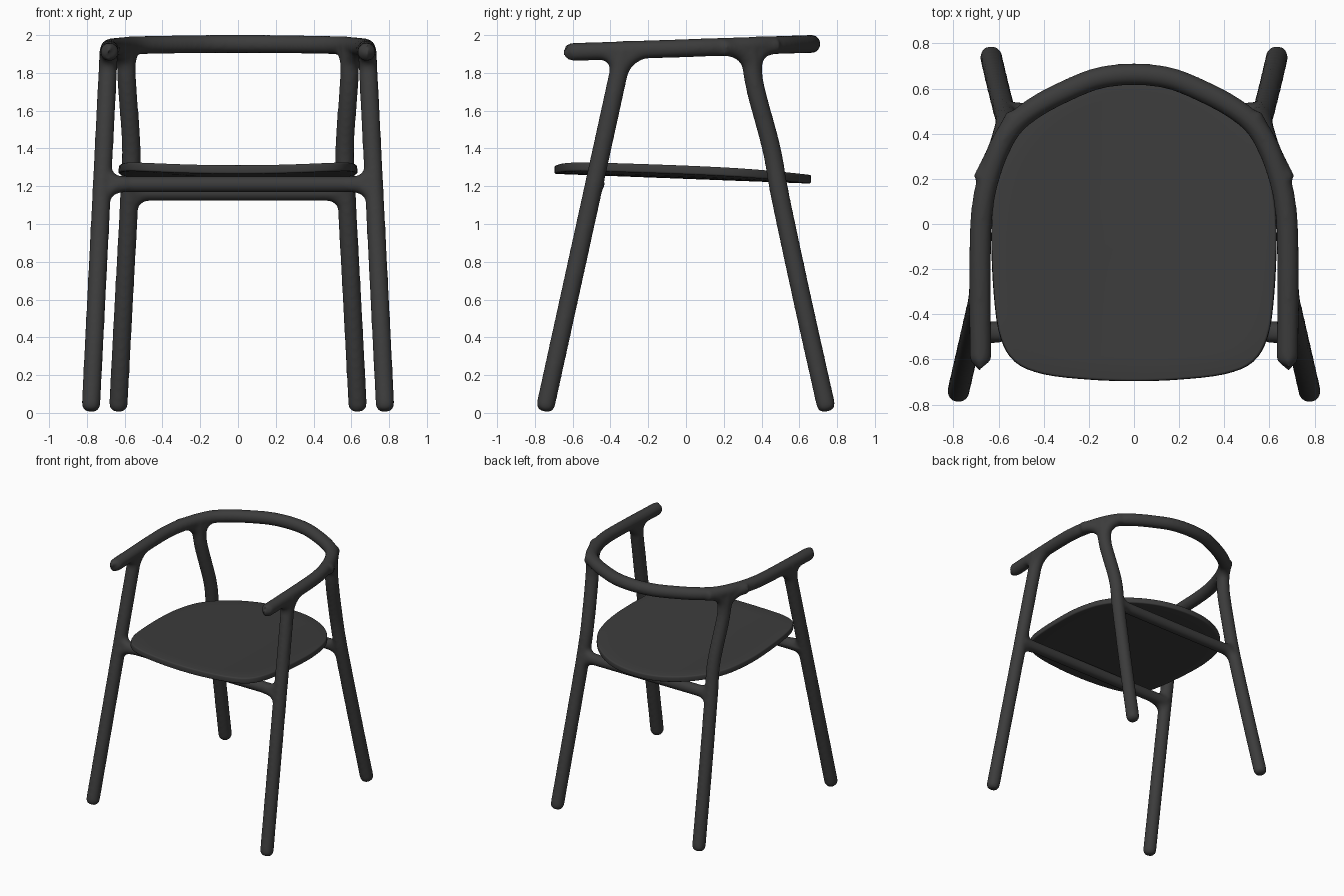
import bpy, bmesh, math
from mathutils import Vector as V

if "Cube" in bpy.data.objects:
    bpy.data.objects.remove(bpy.data.objects["Cube"])


def smooth_path(pts, steps=8, closed=False):
    """Catmull-Rom samples through the given points."""
    p = [V(q) for q in pts]
    n = len(p)
    if closed:
        get = lambda i: p[i % n]
    else:
        ext = [2 * p[0] - p[1]] + p + [2 * p[-1] - p[-2]]
        get = lambda i: ext[i + 1]
    out = []
    for i in range(n if closed else n - 1):
        a, b, c, d = get(i - 1), get(i), get(i + 1), get(i + 2)
        for k in range(steps):
            t = k / steps
            out.append(0.5 * (2 * b + (c - a) * t + (2 * a - 5 * b + 4 * c - d) * t * t
                              + (3 * b - a - 3 * c + d) * t ** 3))
    if not closed:
        out.append(p[-1])
    return out


# Frame: every rod is a spline of one curve, later fused into one solid
curve = bpy.data.curves.new("chair_frame", 'CURVE')
curve.dimensions = '3D'
curve.bevel_depth = 1.0
curve.bevel_resolution = 6
curve.use_fill_caps = True


def rod(pts, r, round_start=False, round_end=False, q=0.035):
    pts = [V(p) for p in pts]

    def cap(end, inner):
        d = (end - inner).normalized()
        return [(end - d * q * (1 - math.sin(a)), r - q + q * math.cos(a))
                for a in (math.radians(k) for k in (0, 30, 55, 75, 90))]

    ring = [(p, r) for p in pts]
    if round_start:
        ring[0:1] = cap(pts[0], pts[1])[::-1]
    if round_end:
        ring[-1:] = cap(pts[-1], pts[-2])
    s = curve.splines.new('POLY')
    s.points.add(len(ring) - 1)
    for sp, (co, rad) in zip(s.points, ring):
        sp.co = (*co, 1)
        sp.radius = rad


def fillet(joint, da, db, d, r):
    """Bent rod that softens the corner between two rods."""
    j = V(joint)
    a, b = j + V(da).normalized() * d, j + V(db).normalized() * d
    rod([a * (1 - t) ** 2 + j * 2 * t * (1 - t) + b * t * t
         for t in (k / 10 for k in range(11))], r)


# Bent arm and back rail
arm_z = lambda y: 1.931 + 0.034 * y
half = [(0.68, -0.625), (0.681, -0.5), (0.682, -0.3), (0.68, -0.05), (0.669, 0.09),
        (0.644, 0.205), (0.597, 0.335), (0.534, 0.438), (0.44, 0.515), (0.31, 0.585), (0.16, 0.645)]
rail = half + [(0, 0.663)] + [(-x, y) for x, y in reversed(half)]
rod(smooth_path([(x, y, arm_z(y)) for x, y in rail]), 0.049, True, True)

for s in (1, -1):
    # Front legs
    top = (s * 0.684, -0.33, 1.922)
    foot = (s * 0.78, -0.75, 0.008)
    rod([foot, top], 0.05, True)
    down = V(foot) - V(top)
    for k in (1, -1):
        fillet(top, down, (0, k, k * 0.034), 0.165, 0.046)
    fj = V(top) + down * 0.372
    for k in (1, -1):
        fillet(fj, down * k, (-s, 0, 0), 0.13, 0.042)
    # Rear legs
    leg = [(s * 0.635, 0.748, 0.008), (s * 0.605, 0.62, 0.58), (s * 0.575, 0.5, 1.14),
           (s * 0.565, 0.452, 1.4), (s * 0.587, 0.365, 1.73), (s * 0.597, 0.335, 1.94)]
    rod(smooth_path(leg), 0.05, True)
    for k in (1, -1):
        fillet(leg[-1], (-s * 0.06, 0.17, -1), (-s * 0.45 * k, 0.87 * k, 0.03 * k), 0.165, 0.046)
        fillet((s * 0.573, 0.495, 1.165), (-s * 0.04 * k, -0.21 * k, k), (-s, 0, 0), 0.12, 0.042)

# Stretchers under the seat
rod([(-0.71, -0.475, 1.21), (0.71, -0.475, 1.21)], 0.044)
rod([(-0.57, 0.495, 1.165), (0.57, 0.495, 1.165)], 0.044)

frame = bpy.data.objects.new("chair_frame", curve)
bpy.context.collection.objects.link(frame)
bpy.context.view_layer.objects.active = frame
frame.select_set(True)
bpy.ops.object.convert(target='MESH')
frame = bpy.context.object
frame.name = "chair_frame"
rm = frame.modifiers.new("fuse", 'REMESH')
rm.mode = 'VOXEL'
rm.voxel_size = 0.012
rm.use_smooth_shade = True
sm = frame.modifiers.new("blend", 'SMOOTH')
sm.factor = 0.5
sm.iterations = 8

# Dished seat: shrinking rings of the outline
half = [(0.2, -0.688), (0.4, -0.664), (0.525, -0.61), (0.59, -0.5), (0.618, -0.32), (0.63, -0.05),
        (0.615, 0.14), (0.57, 0.31), (0.47, 0.46), (0.33, 0.575), (0.17, 0.643)]
outline = [(0, -0.695, 0)] + [(x, y, 0) for x, y in half] + [(0, 0.663, 0)] + \
          [(-x, y, 0) for x, y in reversed(half)]
loop = smooth_path(outline, 4, True)
seat_z = lambda x, y: 1.285 - 0.038 * y + 0.024 * (x / 0.62) ** 2
bm = bmesh.new()
rings = [[bm.verts.new((p.x * f, p.y * f, seat_z(p.x * f, p.y * f))) for p in loop]
         for f in (1, 0.85, 0.7, 0.5, 0.3, 0.12)]
centre = bm.verts.new((0, 0, seat_z(0, 0)))
n = len(loop)
for i in range(n):
    j = (i + 1) % n
    for a, b in zip(rings, rings[1:]):
        bm.faces.new((a[i], a[j], b[j], b[i]))
    bm.faces.new((rings[-1][i], rings[-1][j], centre))
for f in bm.faces:
    f.smooth = True
mesh = bpy.data.meshes.new("seat")
bm.to_mesh(mesh)
bm.free()
seat = bpy.data.objects.new("seat", mesh)
bpy.context.collection.objects.link(seat)
so = seat.modifiers.new("thickness", 'SOLIDIFY')
so.thickness = 0.046
so.offset = -1
bv = seat.modifiers.new("soft_edge", 'BEVEL')
bv.width = 0.01
bv.segments = 3
bv.limit_method = 'ANGLE'
bv.angle_limit = math.radians(50)

# Dark finish
mat = bpy.data.materials.new("dark_stain")
mat.diffuse_color = (0.045, 0.045, 0.045, 1)
mat.use_nodes = True
mat.node_tree.nodes["Principled BSDF"].inputs["Base Color"].default_value = mat.diffuse_color
for ob in (frame, seat):
    ob.data.materials.clear()
    ob.data.materials.append(mat)
